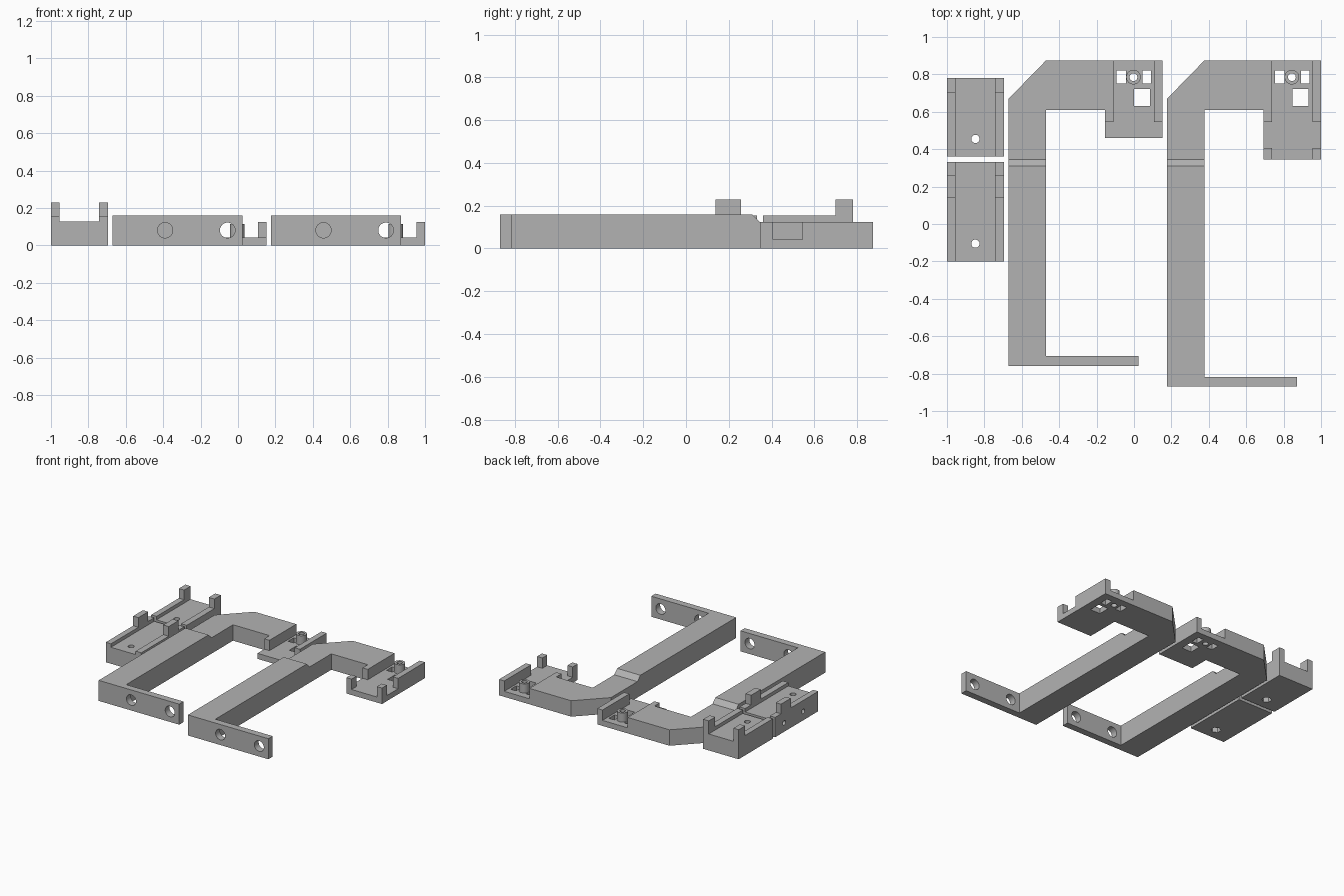
import bpy, bmesh, math
from mathutils import Matrix, Vector

if "Cube" in bpy.data.objects:
    bpy.data.objects.remove(bpy.data.objects["Cube"])

gray = bpy.data.materials.new("plain gray")
gray.diffuse_color = (0.45, 0.45, 0.45, 1)
gray.use_nodes = True
gray.node_tree.nodes["Principled BSDF"].inputs["Base Color"].default_value = gray.diffuse_color


def make(name, bm):
    bmesh.ops.recalc_face_normals(bm, faces=bm.faces)
    me = bpy.data.meshes.new(name)
    bm.to_mesh(me)
    bm.free()
    me.materials.append(gray)
    ob = bpy.data.objects.new(name, me)
    bpy.context.collection.objects.link(ob)
    return ob


def prism(name, points, direction):
    """Extrude a flat outline of 3D points along a direction."""
    bm = bmesh.new()
    face = bm.faces.new([bm.verts.new(p) for p in points])
    ext = bmesh.ops.extrude_face_region(bm, geom=[face])
    moved = [g for g in ext["geom"] if isinstance(g, bmesh.types.BMVert)]
    bmesh.ops.translate(bm, verts=moved, vec=direction)
    return make(name, bm)


def box(name, x0, x1, y0, y1, z0, z1):
    return prism(name, [(x0, y0, z0), (x1, y0, z0), (x1, y1, z0), (x0, y1, z0)],
                 (0, 0, z1 - z0))


def rod(name, center, axis, r, length, sides=32):
    bm = bmesh.new()
    rot = Vector((0, 0, 1)).rotation_difference(Vector(axis)).to_matrix().to_4x4()
    bmesh.ops.create_cone(bm, cap_ends=True, segments=sides, radius1=r, radius2=r,
                          depth=length, matrix=Matrix.Translation(center) @ rot)
    return make(name, bm)


def cut(target, cutters):
    """Subtract each cutter, bake the result and delete the cutter."""
    for c in cutters:
        mod = target.modifiers.new("cut", "BOOLEAN")
        mod.operation, mod.solver, mod.object = "DIFFERENCE", "EXACT", c
        dg = bpy.context.evaluated_depsgraph_get()
        me = bpy.data.meshes.new_from_object(target.evaluated_get(dg))
        target.modifiers.clear()
        target.data = me
        bpy.data.objects.remove(c)


def smooth(ob):
    bpy.ops.object.select_all(action="DESELECT")
    ob.select_set(True)
    bpy.context.view_layer.objects.active = ob
    bpy.ops.object.shade_smooth_by_angle(angle=math.radians(30))


def arm(side, dx, foot_y, tray_y, corner_posts):
    # hooked bar, foot and tray in one outline
    outline = [(-0.67, foot_y), (0.024, foot_y), (0.024, foot_y + 0.053),
               (-0.47, foot_y + 0.053), (-0.47, 0.61), (-0.155, 0.61),
               (-0.155, tray_y), (0.152, tray_y), (0.152, 0.875),
               (-0.47, 0.875), (-0.67, 0.67)]
    body = prism(side + "_arm", [(x + dx, y, 0) for x, y in outline], (0, 0, 0.16))
    # lowered rear part with a sloping step
    step = [(0.308, 0.161), (0.345, 0.124), (1, 0.124), (1, 0.3), (0.308, 0.3)]
    cutters = [prism("step", [(dx - 0.8, y, z) for y, z in step], (1.1, 0, 0))]
    # open tray channel and side gaps
    cutters.append(box("channel", dx - 0.11, dx + 0.107, tray_y - 0.05, 0.95, 0.043, 0.3))
    gap_y = tray_y + 0.06 if corner_posts else tray_y - 0.05
    cutters.append(box("gap", dx - 0.2, dx + 0.2, gap_y, 0.545, 0.043, 0.3))
    # floor windows
    for x0, x1, y0, y1 in [(-0.093, -0.043, 0.75, 0.82), (0.045, 0.091, 0.75, 0.82),
                           (0.0, 0.086, 0.632, 0.722)]:
        cutters.append(box("window", dx + x0, dx + x1, y0, y1, -0.1, 0.1))
    # screw holes
    cutters.append(rod("bore", (dx - 0.003, 0.785, 0), (0, 0, 1), 0.021, 0.5))
    for x in (-0.39, -0.056):
        cutters.append(rod("bolt", (dx + x, foot_y, 0.081), (0, 1, 0), 0.041, 0.3))
    cut(body, cutters)
    smooth(body)
    # hollow standoff on the tray floor
    tube = rod(side + "_standoff", (dx - 0.003, 0.785, 0.078), (0, 0, 1), 0.039, 0.072)
    cut(tube, [rod("bore", (dx - 0.003, 0.785, 0), (0, 0, 1), 0.021, 0.5)])
    smooth(tube)


def clip(name, y0, y1, post0, post1, hole_y, side_holes):
    # block with a shallow channel, side rails and a pair of taller posts
    body = box(name, -1, -0.694, y0, y1, 0, 0.23)
    cutters = [box("channel", -0.955, -0.742, y0 - 0.1, y1 + 0.1, 0.128, 0.4),
               box("front", -1.1, -0.6, y0 - 0.1, post0, 0.155, 0.4)]
    if post1 < y1:
        cutters.append(box("back", -1.1, -0.6, post1, y1 + 0.1, 0.155, 0.4))
    # screw hole with a nut recess below, and side holes
    cutters.append(rod("screw", (-0.848, hole_y, 0.1), (0, 0, 1), 0.022, 0.4))
    cutters.append(rod("nut", (-0.848, hole_y, 0), (0, 0, 1), 0.036, 0.08, 6))
    for y in side_holes:
        cutters.append(rod("side", (-1, y, 0.07), (1, 0, 0), 0.018, 0.16))
    cut(body, cutters)
    smooth(body)


arm("left", 0, -0.758, 0.46, False)
arm("right", 0.847, -0.87, 0.346, True)
clip("rear_clip", 0.36, 0.78, 0.70, 0.78, 0.455, [])
clip("front_clip", -0.2, 0.332, 0.138, 0.258, -0.105, [0.22, -0.015])
